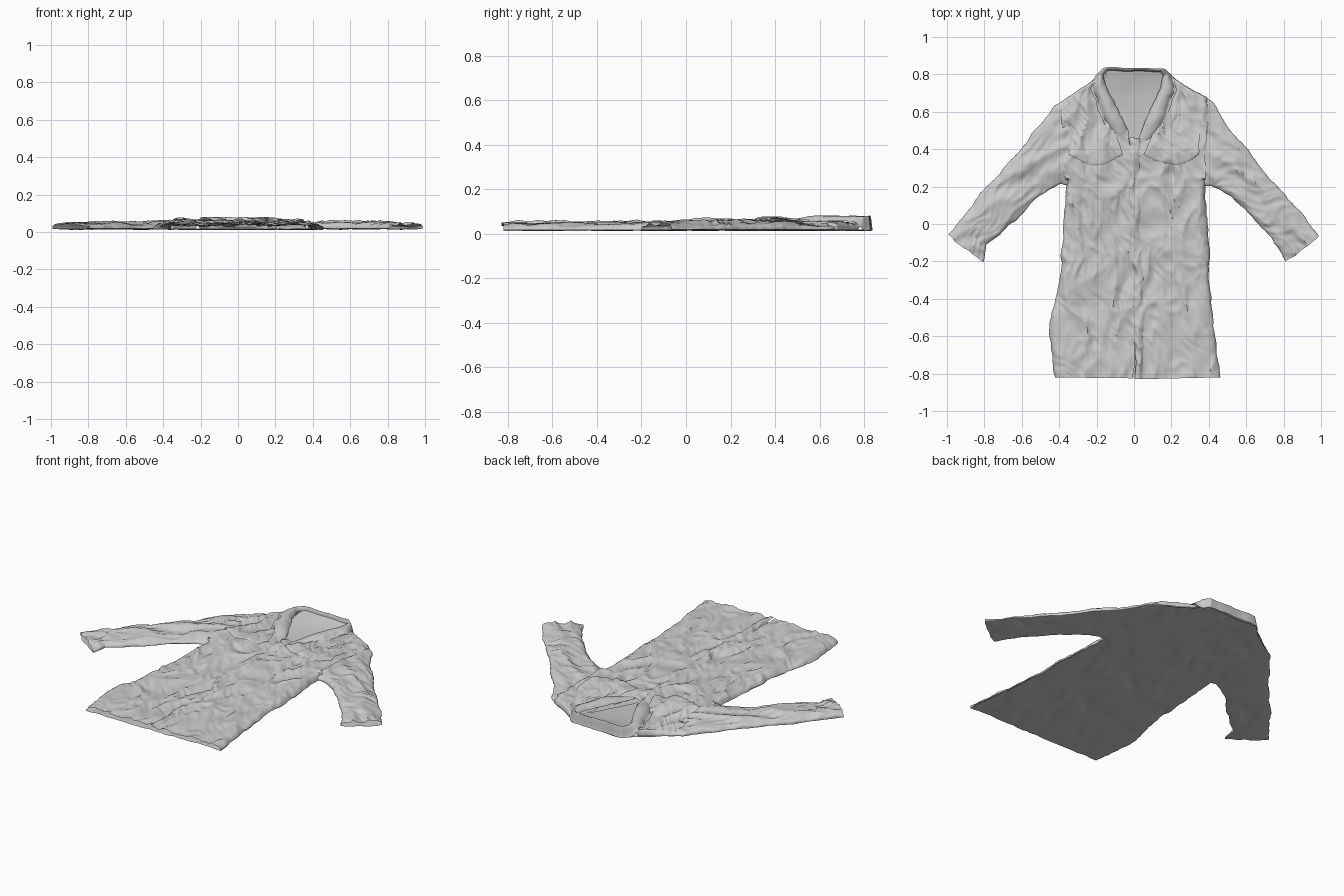
import bpy, bmesh, math
from mathutils import Vector, noise

if "Cube" in bpy.data.objects:
    bpy.data.objects.remove(bpy.data.objects["Cube"])

BASE = 0.013


def n3(x, y, s):
    return noise.noise(Vector((x, y, s)))


def ridge(x, y, ang, seed, across=11, along=3.5):
    """Sharp cloth creases running along direction ang; about -1..1"""
    wx = x + 0.07 * n3(x * 5, y * 5, seed + 3)
    wy = y + 0.07 * n3(x * 5, y * 5, seed + 7)
    a = wx * math.cos(ang) + wy * math.sin(ang)
    c = -wx * math.sin(ang) + wy * math.cos(ang)
    return 1 - 3.2 * abs(n3(a * along, c * across, seed))


def top_z(x, y, ang):
    """Height of the upper cloth layer"""
    chest = 0.010 * math.exp(-((y - 0.28) / 0.25) ** 2)
    r = 0.010 * ridge(x, y, ang, 1.3) + 0.005 * ridge(x, y, ang + 0.5, 8.1, 24, 9)
    r += 0.006 * n3(x * 6, y * 4, 4.4)
    calm = 0.65 + 0.35 * min(1, max(0, (y + 0.75) * 2))
    return max(0.022, 0.041 + chest + r * calm)


def low_z(x, y):
    """Height of the lower cloth layer"""
    return BASE + 0.006 * max(0, ridge(x, y, 1.5, 5.7, 10, 3) - 0.2) + 0.003 * n3(x * 7, y * 7, 2)


def sample(rows, nv):
    """Evenly spaced rows along a list of (ax, ay, bx, by) edge pairs"""
    mid = [Vector(((r[0] + r[2]) / 2, (r[1] + r[3]) / 2)) for r in rows]
    acc = [0]
    for p, q in zip(mid, mid[1:]):
        acc.append(acc[-1] + max((q - p).length, 0.02))
    out, k = [], 0
    for j in range(nv + 1):
        t = acc[-1] * j / nv
        while k < len(rows) - 2 and t > acc[k + 1]:
            k += 1
        f = (t - acc[k]) / (acc[k + 1] - acc[k])
        out.append([a + (b - a) * f for a, b in zip(rows[k], rows[k + 1])])
    return out


def build(name, grid, closed=False):
    bm = bmesh.new()
    vs = []
    for row in grid:
        line = []
        for x, y, z in row:
            # shared wobble keeps the edges of touching layers together
            dx = 0.012 * n3(x * 9, y * 9, 11) + 0.006 * n3(x * 25, y * 25, 12)
            dy = 0.008 * n3(x * 9, y * 9, 13) if y > -0.78 else 0.0
            line.append(bm.verts.new((x + dx, y + dy, max(z, 0.0))))
        vs.append(line)
    for r0, r1 in zip(vs, vs[1:]):
        n = len(r0)
        for i in range(n if closed else n - 1):
            k = (i + 1) % n
            bm.faces.new((r0[i], r0[k], r1[k], r1[i]))
    bmesh.ops.recalc_face_normals(bm, faces=bm.faces)
    top = max(bm.faces, key=lambda f: f.calc_center_median().z)
    if not closed and sum(f.normal.z for f in bm.faces) < 0:
        bmesh.ops.reverse_faces(bm, faces=bm.faces)
    me = bpy.data.meshes.new(name)
    bm.to_mesh(me)
    bm.free()
    ob = bpy.data.objects.new(name, me)
    bpy.context.collection.objects.link(ob)
    bpy.ops.object.select_all(action='DESELECT')
    ob.select_set(True)
    bpy.context.view_layer.objects.active = ob
    bpy.ops.object.shade_smooth_by_angle(angle=math.radians(50))
    return ob


def sheet(name, rows, nu, nv, zf):
    """Open panel; zf(x, y, u, v, distance from first edge)"""
    grid = []
    for j, (ax, ay, bx, by) in enumerate(sample(rows, nv)):
        w = math.hypot(bx - ax, by - ay)
        line = []
        for i in range(nu + 1):
            u = i / nu
            x, y = ax + (bx - ax) * u, ay + (by - ay) * u
            line.append((x, y, zf(x, y, u, j / nv, u * w)))
        grid.append(line)
    return build(name, grid)


def sleeve(name, rows, ang, nu=84, nv=90):
    """Flattened tube between an outer and an inner edge"""
    grid = []
    for ax, ay, bx, by in sample(rows, nv):
        line = []
        for i in range(nu):
            a = 2 * math.pi * i / nu
            u = 0.5 - 0.5 * math.cos(a)
            x, y = ax + (bx - ax) * u, ay + (by - ay) * u
            lo = low_z(x, y)
            k = abs(math.sin(a)) ** 0.6
            if math.sin(a) > 0:
                z = BASE + 0.006 + (top_z(x, y, ang) - BASE - 0.006) * k
            else:
                z = BASE + 0.006 + (lo - BASE - 0.006) * k
            line.append((x, y, z))
        grid.append(line)
    return build(name, grid, True)


def front_z(x, y, u, v, d):
    z = top_z(x, y, 1.5)
    if not 0.24 < y < 0.64:          # side seams roll down to the lower layer
        k = min(1, d / 0.05)
        z = BASE + 0.004 + (z - BASE - 0.004) * math.sqrt(1 - (1 - k) ** 2)
    return z


# Body panels
L = [(-.22, .765), (-.38, .66), (-.38, .45), (-.365, .21), (-.38, -.03), (-.40, -.33), (-.455, -.54), (-.425, -.82)]
R = [(.22, .775), (.39, .68), (.385, .45), (.38, .20), (.40, -.03), (.405, -.33), (.42, -.54), (.465, -.82)]
IN_L = [(-.17, .80), (-.14, .70), (-.035, .50), (-.01, .25), (0, -.03), (.01, -.33), (.005, -.54), (0, -.825)]
IN_R = [(.18, .80), (.15, .70), (.045, .49), (.0, .25), (.0, -.03), (.015, -.33), (.02, -.54), (.02, -.83)]
sheet("front_panel_left", [a + b for a, b in zip(L, IN_L)], 54, 170, front_z)
sheet("front_panel_right", [a + b for a, b in zip(R, IN_R)], 54, 170, front_z)
sheet("back_panel", [(-.17, .83, .175, .83)] + [a + b for a, b in zip(L, R)], 70, 130,
      lambda x, y, u, v, d: low_z(x, y))

# Sleeves
sleeve("sleeve_left", [(-.34, .69, -.345, .20), (-.42, .635, -.40, .215), (-.49, .55, -.45, .19),
                       (-.585, .425, -.53, .13), (-.80, .185, -.71, -.05), (-.905, .05, -.79, -.11),
                       (-.995, -.06, -.805, -.205)], 0.5)
sleeve("sleeve_right", [(.35, .705, .36, .20), (.42, .65, .41, .20), (.49, .55, .46, .18),
                        (.56, .45, .52, .15), (.74, .23, .65, .01), (.90, .05, .74, -.08),
                        (.995, -.065, .815, -.20)], 2.4)

# Neck lining, rising towards the back of the collar
sheet("neck_lining", [(-.155, .818, .16, .818), (-.15, .72, .155, .72), (-.05, .50, .055, .50),
                      (-.01, .43, .02, .43)], 30, 40,
      lambda x, y, u, v, d: 0.022 + 0.036 * (1 - v) ** 3 + 0.002 * n3(x * 8, y * 8, 6))


# Collar strip, running from one lapel around the neck to the other
def collar_z(x, y, u, v, d):
    z = 0.052 + 0.024 * math.sin(math.pi * min(1, u * 1.2)) ** 0.7 if u < 0.83 else 0.052
    end = min(1, v * 8, (1 - v) * 8)
    z = 0.044 + (z - 0.044) * end + 0.005 * ridge(x, y, 1.2, 9.5)
    if y > 0.76 and u > 0.5:
        z -= 0.055 * (u - 0.5) * 2 * min(1, (y - 0.76) / 0.04) * 0.7
    return z


half = [(-.02, .44, -.05, .41), (-.07, .575, -.15, .50), (-.12, .68, -.20, .63),
        (-.15, .75, -.225, .72), (-.162, .795, -.21, .79), (-.145, .815, -.17, .833)]
ring = half + [(0, .817, 0, .836)] + [(-a, b, -c, d) for a, b, c, d in reversed(half)]
sheet("collar", ring, 14, 150, collar_z)


# Chest flaps lying over the front panels
def flap_z(x, y, u, v, d):
    rim = math.sqrt(max(0, 1 - v ** 10))
    return top_z(x, y, 1.5) + 0.002 + 0.011 * min(1, v * 1.5) * (0.3 + 0.7 * rim)


for side, s in (("left", -1), ("right", 1)):
    grid = []
    for j in range(41):
        v = j / 40
        line = []
        for i in range(41):
            u = i / 40
            x = s * (0.06 + 0.06 * (1 - v) + (0.29 - 0.06 * (1 - v)) * u)
            bottom = 0.37 - 0.055 * math.sin(math.pi * u)
            y = 0.55 + (bottom - 0.55) * v
            line.append((x, y, flap_z(x, y, u, v, 0)))
        grid.append(line)
    build("chest_flap_" + side, grid)

# Front placket strip
sheet("placket", [(-.025, .46, .035, .46), (-.025, .20, .03, .20), (-.01, -.10, .035, -.10),
                  (-.005, -.45, .05, -.45), (.01, -.828, .045, -.828)], 10, 130,
      lambda x, y, u, v, d: top_z(x, y, 1.5) + 0.001 + 0.008 * math.sin(math.pi * u))
